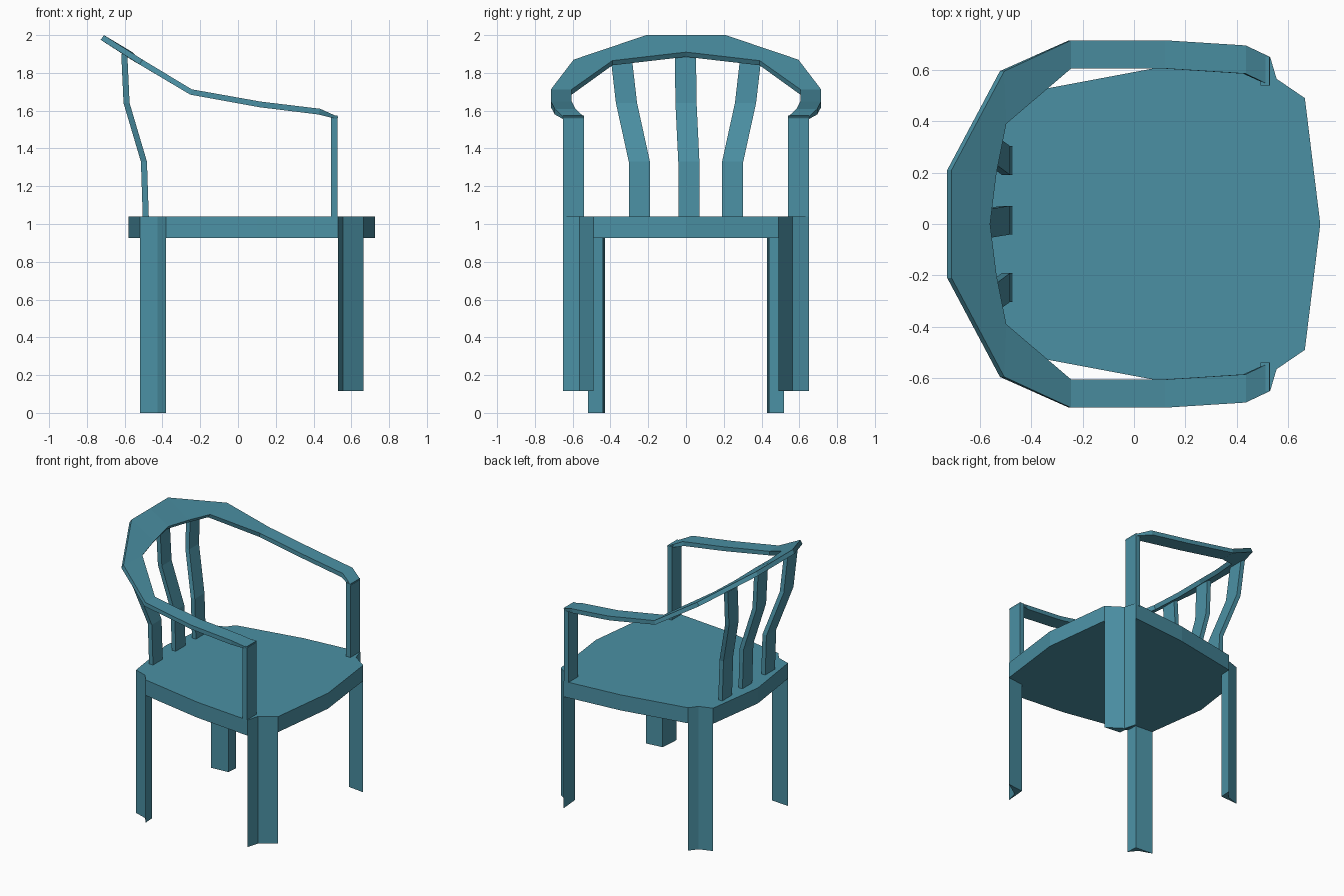
import bpy, bmesh

if "Cube" in bpy.data.objects:
    bpy.data.objects.remove(bpy.data.objects["Cube"])

paint = bpy.data.materials.new("teal paint")
paint.diffuse_color = (0.07, 0.28, 0.37, 1)
paint.use_nodes = True
paint.node_tree.nodes["Principled BSDF"].inputs["Base Color"].default_value = paint.diffuse_color


def finish(name, bm):
    bmesh.ops.recalc_face_normals(bm, faces=bm.faces)
    me = bpy.data.meshes.new(name)
    bm.to_mesh(me)
    bm.free()
    me.materials.append(paint)
    ob = bpy.data.objects.new(name, me)
    bpy.context.collection.objects.link(ob)
    return ob


def mirror_y(ob, merge=False):
    m = ob.modifiers.new("Mirror", 'MIRROR')
    m.use_axis = (False, True, False)
    m.use_mirror_merge = merge


def prism(name, outline, z0, z1):
    bm = bmesh.new()
    face = bm.faces.new([bm.verts.new((x, y, z0)) for x, y in outline])
    ext = bmesh.ops.extrude_face_region(bm, geom=[face], use_keep_orig=True)
    for v in ext["geom"]:
        if isinstance(v, bmesh.types.BMVert):
            v.co.z = z1
    return finish(name, bm)


def loft(name, rings, cap_first=True):
    """Join a row of four-sided cross-sections into a solid bar."""
    bm = bmesh.new()
    vs = [[bm.verts.new(p) for p in r] for r in rings]
    for a, b in zip(vs, vs[1:]):
        for i in range(4):
            j = (i + 1) % 4
            bm.faces.new((a[i], a[j], b[j], b[i]))
    if cap_first:
        bm.faces.new(vs[0])
    bm.faces.new(vs[-1])
    return finish(name, bm)


# Seat: rounded outline, notched where the leg corners meet it
half = [(0.665, 0.49), (0.555, 0.565), (0.53, 0.65), (0.10, 0.61),
        (-0.38, 0.52), (-0.425, 0.462), (-0.52, 0.43)]
outline = [(0.725, 0)] + half + [(-0.58, 0)] + [(x, -y) for x, y in reversed(half)]
prism("seat", outline, 0.927, 1.04)

# Legs: dart-shaped section with the outer corner folded in
mirror_y(prism("front_leg", [(0.53, 0.65), (0.555, 0.565), (0.665, 0.49), (0.542, 0.505)], 0.115, 1.04))
mirror_y(prism("rear_leg", [(-0.52, 0.43), (-0.425, 0.462), (-0.38, 0.52), (-0.385, 0.44)], 0, 1.04))

# Arm posts
mirror_y(prism("arm_post", [(0.492, 0.54), (0.527, 0.54), (0.527, 0.65), (0.492, 0.65)], 1.03, 1.575))

# Horseshoe rail: (outer point, inner point) pairs from the back centre to the arm tip
pairs = [((-0.71, 0, 2.0), (-0.56, 0, 1.91)),
         ((-0.71, 0.21, 2.0), (-0.535, 0.20, 1.887)),
         ((-0.505, 0.595, 1.87), (-0.497, 0.39, 1.865)),
         ((-0.245, 0.715, 1.713), (-0.245, 0.605, 1.713)),
         ((0.12, 0.715, 1.648), (0.12, 0.605, 1.648)),
         ((0.435, 0.695, 1.61), (0.435, 0.585, 1.61)),
         ((0.53, 0.65, 1.567), (0.53, 0.54, 1.567))]
drops = [(-0.017, -0.025)] * 3 + [(-0.008, -0.028), (-0.005, -0.03), (-0.01, -0.03), (-0.005, -0.012)]
rings = []
for (o, i), (dx, dz) in zip(pairs, drops):
    rings.append([o, i, (i[0] + dx, i[1], i[2] + dz), (o[0] + dx, o[1], o[2] + dz)])
mirror_y(loft("arm_rail", rings, cap_first=False), merge=True)

# Back slats: bent boards, the outer two splay outwards
PROFILE = [(-0.488, 1.03), (-0.498, 1.33), (-0.59, 1.64), (-0.602, 1.90)]


def slat(name, ys):
    rings = []
    for (x, z), y in zip(PROFILE, ys):
        rings.append([(x + a * 0.016, y + b * 0.056, z)
                      for a, b in ((-1, -1), (1, -1), (1, 1), (-1, 1))])
    return loft(name, rings)


slat("centre_slat", [0.015, 0.015, 0.0, -0.003])
mirror_y(slat("side_slat", [0.247, 0.247, 0.315, 0.345]))
